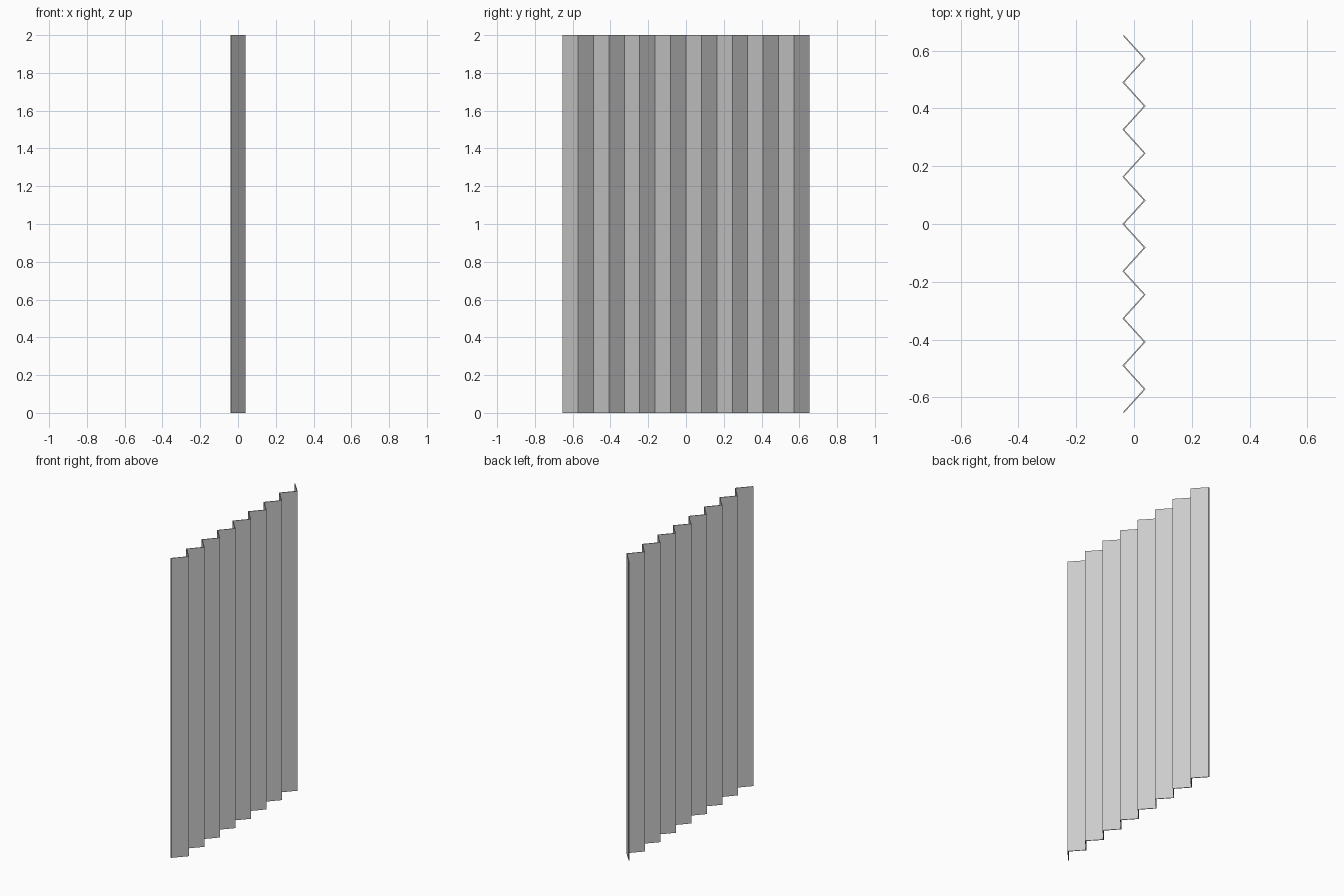
import bpy, bmesh

if "Cube" in bpy.data.objects:
    bpy.data.objects.remove(bpy.data.objects["Cube"])

PANELS, HALF_W, HEIGHT = 16, 0.653, 2.0
AMP, HALF_T = 0.037, 0.003   # fold depth and half thickness along x

# Zigzag centre line, starting and ending on the -x side
path = [(-AMP if i % 2 == 0 else AMP, -HALF_W + 2 * HALF_W * i / PANELS)
        for i in range(PANELS + 1)]

# Folding screen: each fold has four corners, joined panel to panel
bm = bmesh.new()
folds = [[bm.verts.new((x + dx, y, z))
          for dx, z in ((-HALF_T, 0), (HALF_T, 0), (HALF_T, HEIGHT), (-HALF_T, HEIGHT))]
         for x, y in path]
for a, b in zip(folds, folds[1:]):
    for i in range(4):
        j = (i + 1) % 4
        bm.faces.new((a[i], a[j], b[j], b[i]))
bm.faces.new(folds[0])
bm.faces.new(folds[-1])
bmesh.ops.recalc_face_normals(bm, faces=bm.faces)

mesh = bpy.data.meshes.new("folding_screen")
bm.to_mesh(mesh)
bm.free()
bpy.context.collection.objects.link(bpy.data.objects.new("folding_screen", mesh))
